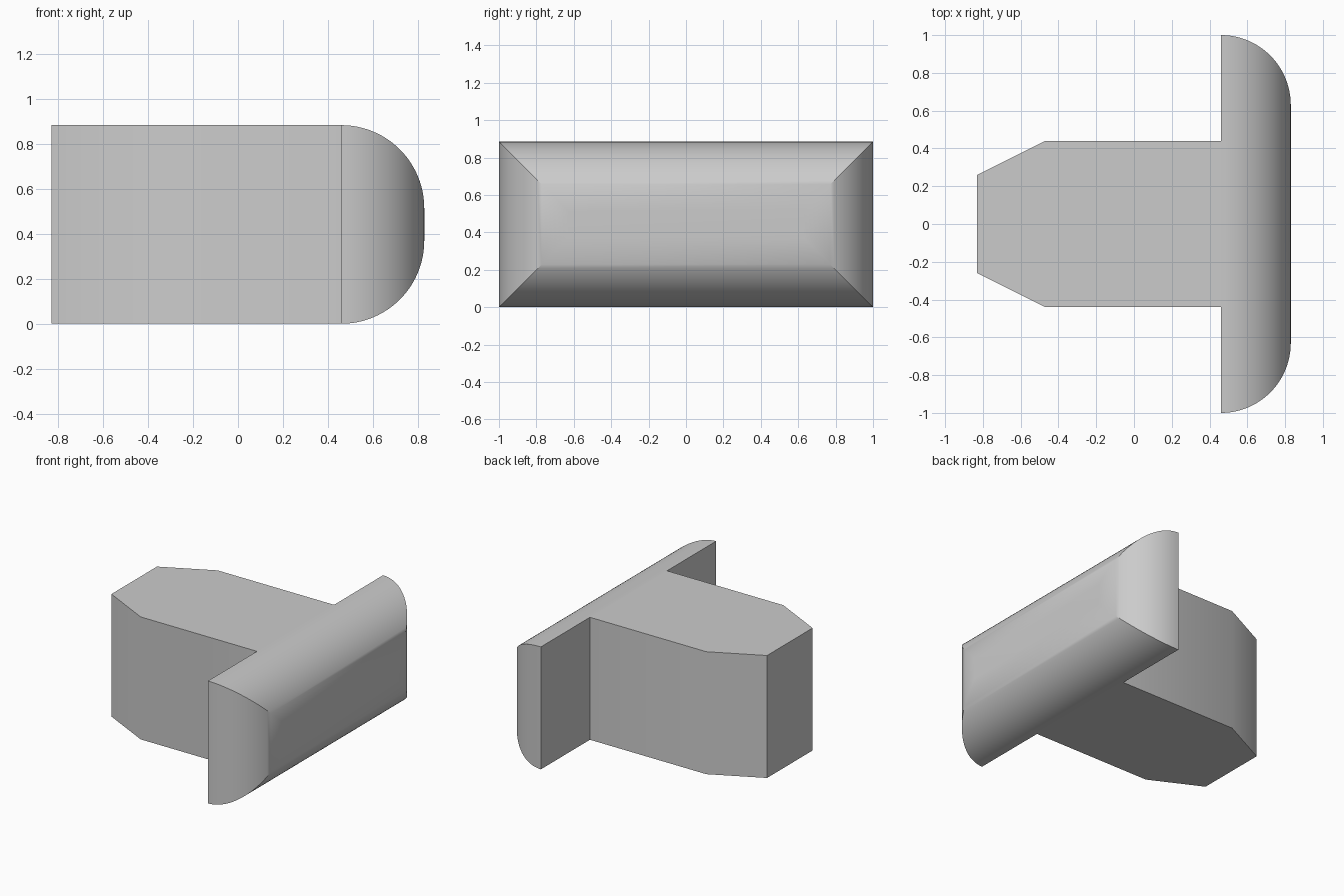
import bpy, bmesh, math

cube = bpy.data.objects.get("Cube")
if cube:
    bpy.data.objects.remove(cube, do_unlink=True)

HEIGHT = 0.885
X_END = 0.83
X_JOIN = 0.46
RADIUS = X_END - X_JOIN

grey = bpy.data.materials.new("plain grey")
grey.use_nodes = True
colour = (0.6, 0.6, 0.6, 1)
grey.diffuse_color = colour
grey.node_tree.nodes["Principled BSDF"].inputs["Base Color"].default_value = colour


def finish(bm, name):
    bmesh.ops.recalc_face_normals(bm, faces=bm.faces)
    mesh = bpy.data.meshes.new(name)
    bm.to_mesh(mesh)
    bm.free()
    mesh.materials.append(grey)
    obj = bpy.data.objects.new(name, mesh)
    bpy.context.collection.objects.link(obj)
    bpy.ops.object.select_all(action="DESELECT")
    obj.select_set(True)
    bpy.context.view_layer.objects.active = obj
    bpy.ops.object.shade_smooth_by_angle(angle=math.radians(30))
    return obj


# Body: tapered outline extruded upwards
half = [(X_JOIN, 0.44), (-0.47, 0.44), (-X_END, 0.26)]
outline = half + [(x, -y) for x, y in reversed(half)]
bm = bmesh.new()
base = bm.faces.new([bm.verts.new((x, y, 0)) for x, y in outline])
top = bmesh.ops.extrude_face_region(bm, geom=[base], use_keep_orig=True)
bmesh.ops.translate(bm, vec=(0, 0, HEIGHT),
                    verts=[g for g in top["geom"] if isinstance(g, bmesh.types.BMVert)])
finish(bm, "body")

# Head: rectangles shrinking along a quarter circle, with mitred corners
bm = bmesh.new()
STEPS = 24
rings = []
for i in range(STEPS + 1):
    t = math.pi / 2 * i / STEPS
    x = X_JOIN + RADIUS * math.sin(t)
    inset = RADIUS * (1 - math.cos(t))
    hy, hz = 1 - inset, HEIGHT / 2 - inset
    rings.append([bm.verts.new((x, sy * hy, HEIGHT / 2 + sz * hz))
                  for sy, sz in ((-1, -1), (1, -1), (1, 1), (-1, 1))])
for a, b in zip(rings, rings[1:]):
    for k in range(4):
        n = (k + 1) % 4
        bm.faces.new((a[k], a[n], b[n], b[k]))
bm.faces.new(rings[0])
bm.faces.new(rings[-1])
finish(bm, "rounded_head")
